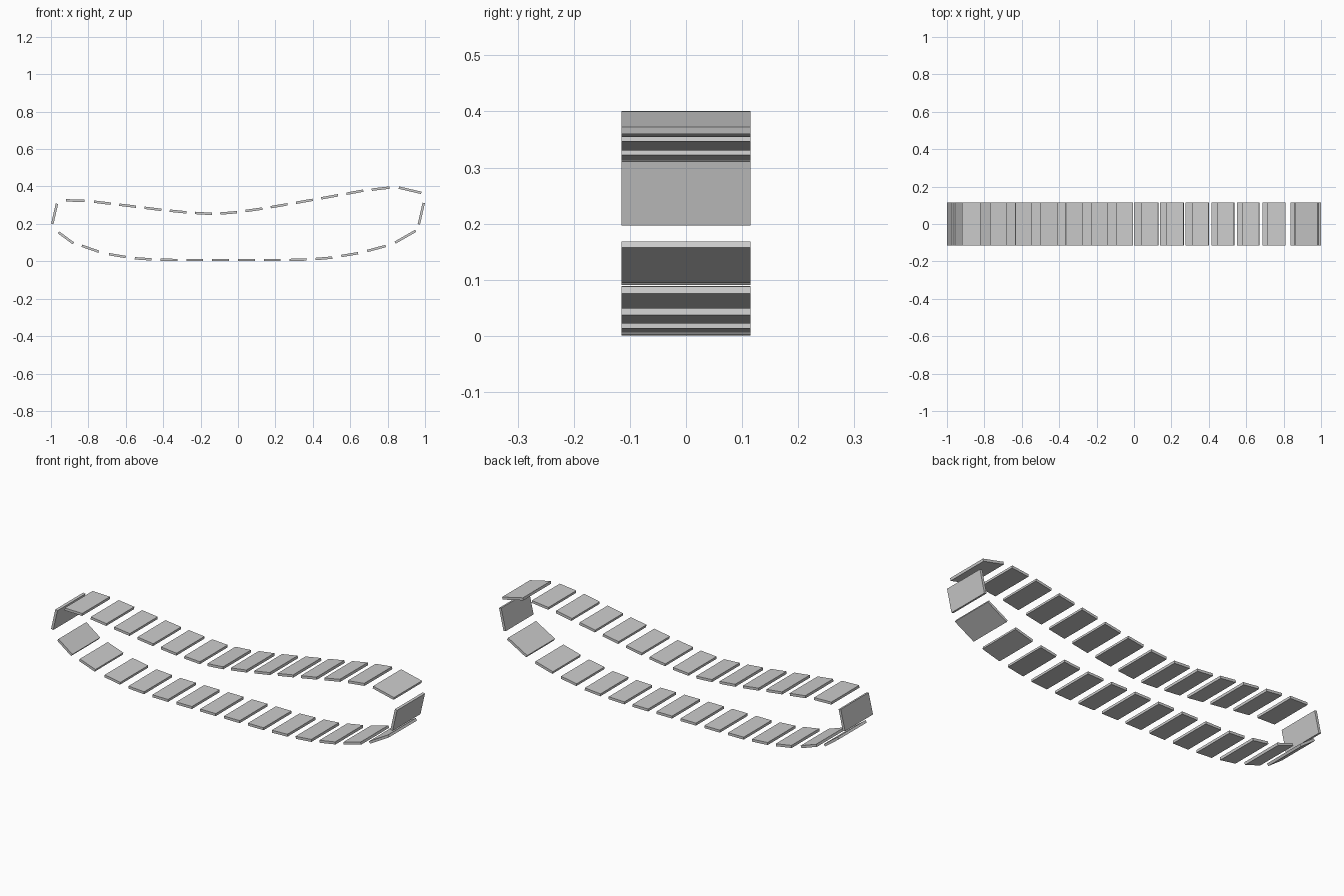
import bpy
from math import atan2, hypot
from mathutils import Matrix, Vector

if "Cube" in bpy.data.objects:
    bpy.data.objects.remove(bpy.data.objects["Cube"])

WIDTH, THICK = 0.23, 0.013

# centreline of the lower and upper runs as (x, z)
LOWER = [(-.835, .083), (-.75, .053), (-.69, .038), (-.60, .023), (-.55, .016), (-.46, .010),
         (-.40, .007), (.30, .007), (.41, .012), (.50, .019), (.55, .028), (.64, .043),
         (.69, .055), (.79, .082)]
UPPER = [(-.92, .326), (-.82, .323), (-.77, .319), (-.68, .308), (-.545, .292), (-.41, .275),
         (-.28, .262), (-.145, .253), (-.10, .255), (-.01, .262), (.125, .281), (.26, .304),
         (.395, .328), (.535, .353), (.67, .378), (.81, .394)]


def height(profile, x):
    for (x0, z0), (x1, z1) in zip(profile, profile[1:]):
        if x <= x1:
            return z0 + (z1 - z0) * (x - x0) / (x1 - x0)
    return profile[-1][1]


def plate(name, a, b):
    """Flat track plate whose side view runs from a to b (x, z)."""
    dx, dz = b[0] - a[0], b[1] - a[1]
    hx, hy, hz = hypot(dx, dz) / 2, WIDTH / 2, THICK / 2
    verts = [(x, y, z) for x in (-hx, hx) for y in (-hy, hy) for z in (-hz, hz)]
    faces = [(0, 1, 3, 2), (4, 6, 7, 5), (0, 4, 5, 1), (2, 3, 7, 6), (0, 2, 6, 4), (1, 5, 7, 3)]
    me = bpy.data.meshes.new(name)
    me.from_pydata(verts, [], faces)
    ob = bpy.data.objects.new(name, me)
    ob.matrix_world = (Matrix.Translation(Vector(((a[0] + b[0]) / 2, 0, (a[1] + b[1]) / 2)))
                       @ Matrix.Rotation(-atan2(dz, dx), 4, 'Y'))
    bpy.context.collection.objects.link(ob)


def run(name, profile, starts):
    for x0, x1 in starts:
        plate(name, (x0, height(profile, x0)), (x1, height(profile, x1)))


# lower run
run("lower_track_plate", LOWER,
    [(-.835, -.745), (.69, .79)] + [(-.69 + .138 * i, -.60 + .138 * i) for i in range(10)])
# upper run
run("upper_track_plate", UPPER,
    [(-.92, -.82), (.715, .81)] + [(-.77 + .135 * i, -.68 + .135 * i) for i in range(11)])
# plates turning round the two ends
plate("right_lower_end_plate", (.84, .10), (.95, .163))
plate("right_end_plate", (.967, .198), (.993, .312))
plate("right_upper_end_plate", (.86, .394), (.98, .366))
plate("left_lower_end_plate", (-.96, .155), (-.88, .096))
plate("left_end_plate", (-.993, .200), (-.968, .308))
